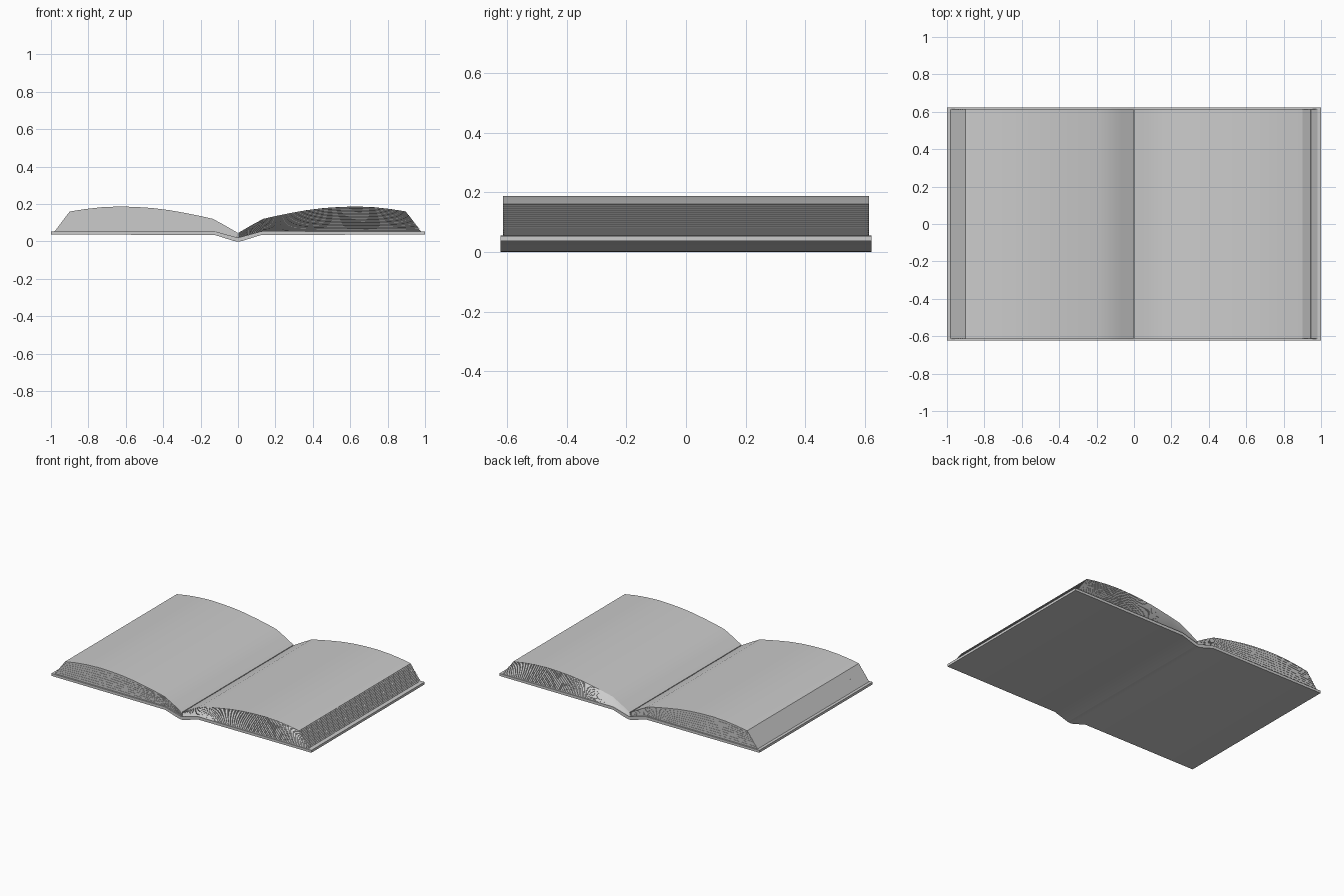
import bpy, bmesh

if "Cube" in bpy.data.objects:
    bpy.data.objects.remove(bpy.data.objects["Cube"])

grey = bpy.data.materials.new("mid_grey")
grey.diffuse_color = (0.56, 0.56, 0.56, 1)
grey.use_nodes = True
grey.node_tree.nodes["Principled BSDF"].inputs["Base Color"].default_value = grey.diffuse_color

def prism(bm, profile, half_y):
    """Extrude a closed x-z profile along y."""
    front = [bm.verts.new((x, -half_y, z)) for x, z in profile]
    face = bm.faces.new(front)
    ext = bmesh.ops.extrude_face_region(bm, geom=[face], use_keep_orig=True)
    moved = [g for g in ext["geom"] if isinstance(g, bmesh.types.BMVert)]
    bmesh.ops.translate(bm, verts=moved, vec=(0, 2 * half_y, 0))

def finish(bm, name):
    bmesh.ops.recalc_face_normals(bm, faces=bm.faces)
    mesh = bpy.data.meshes.new(name)
    bm.to_mesh(mesh)
    bm.free()
    mesh.materials.append(grey)
    obj = bpy.data.objects.new(name, mesh)
    bpy.context.collection.objects.link(obj)
    bpy.ops.object.select_all(action='DESELECT')
    obj.select_set(True)
    bpy.context.view_layer.objects.active = obj
    bpy.ops.object.shade_smooth_by_angle(angle=0.4)
    return obj

def lerp_curve(pts, x):
    for (x0, z0), (x1, z1) in zip(pts, pts[1:]):
        if x <= x1:
            return z0 + (z1 - z0) * (x - x0) / (x1 - x0)
    return pts[-1][1]

# Cover: two flat boards joined by a dipped spine
outer = [(0, 0), (0.02, 0.002), (0.125, 0.035), (1.0, 0.037)]
inner = [(1.0, 0.054), (0.13, 0.055), (0.115, 0.052), (0, 0.02)]
right = outer + inner
left = [(-x, z) for x, z in reversed(right) if x > 0]
bm = bmesh.new()
prism(bm, right + left, 0.622)
finish(bm, "cover")

# Page curves: open page on top, cover below
top = [(0.003, 0.047), (0.07, 0.086), (0.135, 0.121), (0.2, 0.136), (0.28, 0.152),
       (0.37, 0.168), (0.46, 0.179), (0.55, 0.185), (0.64, 0.187),
       (0.73, 0.183), (0.82, 0.173), (0.90, 0.160)]
floor = [(0.003, 0.021), (0.125, 0.0545), (0.98, 0.0545)]
base = []
for x, z in top:
    bx = x + 0.08 * max(0, (x - 0.135) / 0.765)
    base.append((bx, lerp_curve(floor, bx)))

def sheet_curve(t):
    return [(a + (c - a) * t, b + (d - b) * t)
            for (a, b), (c, d) in zip(base, top)]

# Left pages: stacked sheets with slightly uneven edges
sheets = 16
bm = bmesh.new()
for i in range(sheets):
    low, high = sheet_curve(i / sheets), sheet_curve((i + 1) / sheets)
    profile = [(-x, z) for x, z in low + high[::-1]]
    prism(bm, profile, 0.614 if i % 2 else 0.6125)
finish(bm, "left_pages")

# Right pages: one block whose three open edges are ridged into leaves
levels = 32
bm = bmesh.new()
rows = []
for i in range(levels + 1):
    inset = 0.004 * (i % 2)
    curve = sheet_curve(i / levels)
    curve[-1] = (curve[-1][0] - inset, curve[-1][1])
    rows.append([[bm.verts.new((x, s * (0.614 - inset), z)) for x, z in curve]
                 for s in (-1, 1)])
last = len(top) - 1
for (f0, b0), (f1, b1) in zip(rows, rows[1:]):
    for k in range(last):
        bm.faces.new((f0[k], f0[k + 1], f1[k + 1], f1[k]))
        bm.faces.new((b0[k], b1[k], b1[k + 1], b0[k + 1]))
    for k in (0, last):
        bm.faces.new((f0[k], b0[k], b1[k], f1[k]))
for f, b in (rows[0], rows[-1]):
    for k in range(last):
        bm.faces.new((f[k], f[k + 1], b[k + 1], b[k]))
finish(bm, "right_pages")
